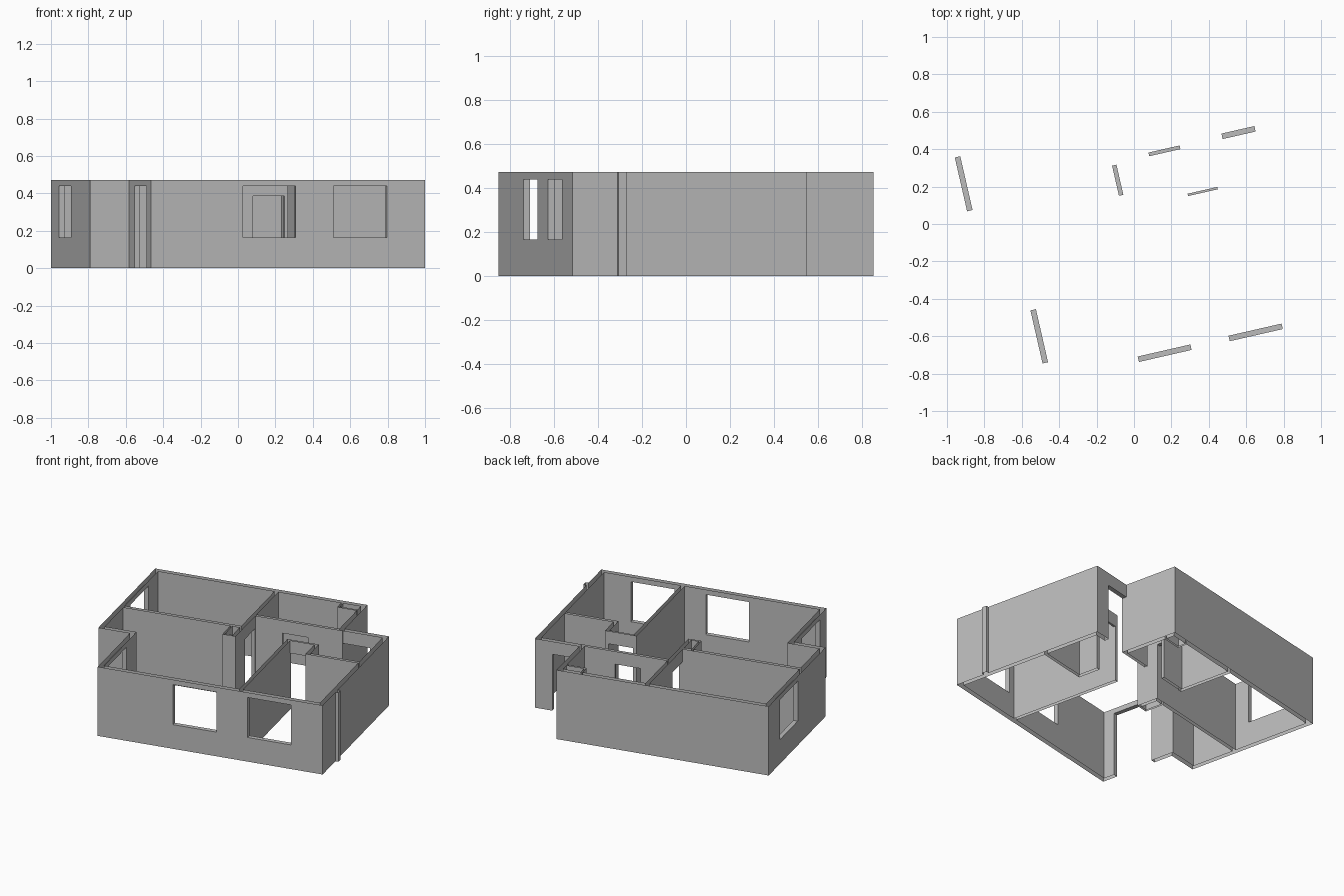
import bpy, bmesh, math
from mathutils import Vector

if "Cube" in bpy.data.objects:
    bpy.data.objects.remove(bpy.data.objects["Cube"])

# One plain grey for all the walls
grey = bpy.data.materials.new("plaster_grey")
grey.use_nodes = True
colour = (0.5, 0.5, 0.5, 1)
grey.diffuse_color = colour
grey.node_tree.nodes["Principled BSDF"].inputs["Base Color"].default_value = colour

TOP, SILL, HEAD, DOOR = 0.472, 0.165, 0.438, 0.385
T = 0.03                                   # outer wall thickness
W, BACK, STEP, LEFT = 1.503, 1.468, 0.533, -0.212
ENTRY, PORCH = 1.092, 1.206                # recessed entrance corner

# Plan rectangles (x0, x1, y0, y1) in the house's own axes, by part
PARTS = {
    "outer_walls": [
        (0, W, 0, T),                      # front
        (W - T, W, 0, ENTRY),              # side
        (PORCH - T, W, ENTRY - T, ENTRY),  # entrance
        (PORCH - T, PORCH, ENTRY - T, BACK),
        (LEFT, PORCH, BACK - T, BACK),     # rear
        (LEFT, LEFT + T, STEP, BACK),
        (LEFT, T, STEP, STEP + T),         # balcony step
        (0, T, 0, STEP + T),
    ],
    "partition_walls": [
        (LEFT, 0.622, 0.867, 0.89),        # bedroom
        (0.598, 0.622, 0.735, BACK),
        (0.622, PORCH, 1.06, 1.08),        # bathroom
        (0.935, 0.958, 0, 0.819),          # kitchen
        (0.935, 1.145, 0.806, 0.819),
        (1.121, 1.145, 0.66, 0.819),
        (1.121, W, 0.66, 0.68),
    ],
    "service_ducts": [
        (0.535, 0.547, 0.735, 0.867),
        (0.535, 0.598, 0.735, 0.747),
        (1.044, 1.056, 1.37, BACK - T),
        (1.044, PORCH - T, 1.37, 1.382),
    ],
    "side_pilaster": [(W, W + 0.02, 0.21, 0.246)],
}

# Openings: plan rectangle, then bottom and top
OPENINGS = [
    (0.504, 0.793, 0, T, SILL, HEAD),              # front windows
    (1.002, 1.293, 0, T, SILL, HEAD),
    (LEFT, LEFT + T, 0.99, 1.285, SILL, HEAD),     # bedroom window
    (0, T, 0.107, 0.398, 0, HEAD),                 # balcony door
    (PORCH, 1.387, ENTRY - T, ENTRY, 0, DOOR),     # entrance
    (0.598, 0.622, 0.89, 1.055, 0, DOOR),          # inner doors
    (0.803, 0.974, 1.06, 1.08, 0, DOOR),
    (0.958, 1.121, 0.806, 0.819, 0, DOOR),
]

# Grid planes taken from every wall and opening edge
rects = [r for part in PARTS.values() for r in part] + OPENINGS
def planes(values):
    return sorted({round(v, 4) for v in values})
grid = [planes(v for r in rects for v in r[0:2]),
        planes(v for r in rects for v in r[2:4]),
        [0, SILL, DOOR, HEAD, TOP]]
count = [len(g) - 1 for g in grid]


def inside(point, box):
    return all(box[2 * i] < point[i] < box[2 * i + 1] for i in range(len(box) // 2))


def owner(cell):
    """Name of the part filling a grid cell, or None where it is empty."""
    if any(not 0 <= cell[i] < count[i] for i in range(3)):
        return None
    mid = [(grid[i][cell[i]] + grid[i][cell[i] + 1]) / 2 for i in range(3)]
    if any(inside(mid, o) for o in OPENINGS):
        return None
    return next((n for n, rs in PARTS.items() if any(inside(mid, r) for r in rs)), None)


cells = {(i, j, k): owner((i, j, k))
         for i in range(count[0]) for j in range(count[1]) for k in range(count[2])}


def build(name):
    """Skin the cells of one part, leaving wall tops and bottoms open."""
    bm, verts = bmesh.new(), {}

    def vert(index):
        if index not in verts:
            verts[index] = bm.verts.new(Vector(grid[i][index[i]] for i in range(3)))
        return verts[index]

    for cell, part in cells.items():
        if part != name:
            continue
        for axis in range(3):
            b, c = (axis + 1) % 3, (axis + 2) % 3
            for side in (0, 1):
                near = list(cell)
                near[axis] += 2 * side - 1
                if axis == 2 and not 0 <= near[2] < count[2]:
                    continue
                if cells.get(tuple(near)):
                    continue
                loop = []
                for db, dc in ((0, 0), (1, 0), (1, 1), (0, 1)):
                    corner = list(cell)
                    corner[axis] += side
                    corner[b] += db
                    corner[c] += dc
                    loop.append(vert(tuple(corner)))
                bm.faces.new(loop if side else loop[::-1])
    bmesh.ops.dissolve_limit(bm, angle_limit=0.01, verts=bm.verts, edges=bm.edges)
    mesh = bpy.data.meshes.new(name)
    bm.to_mesh(mesh)
    bm.free()
    mesh.materials.append(grey)
    obj = bpy.data.objects.new(name, mesh)
    # The whole plan is turned on its site
    obj.location = (-0.465, -0.85, 0)
    obj.rotation_euler.z = math.radians(12.88)
    bpy.context.collection.objects.link(obj)


for part_name in PARTS:
    build(part_name)
